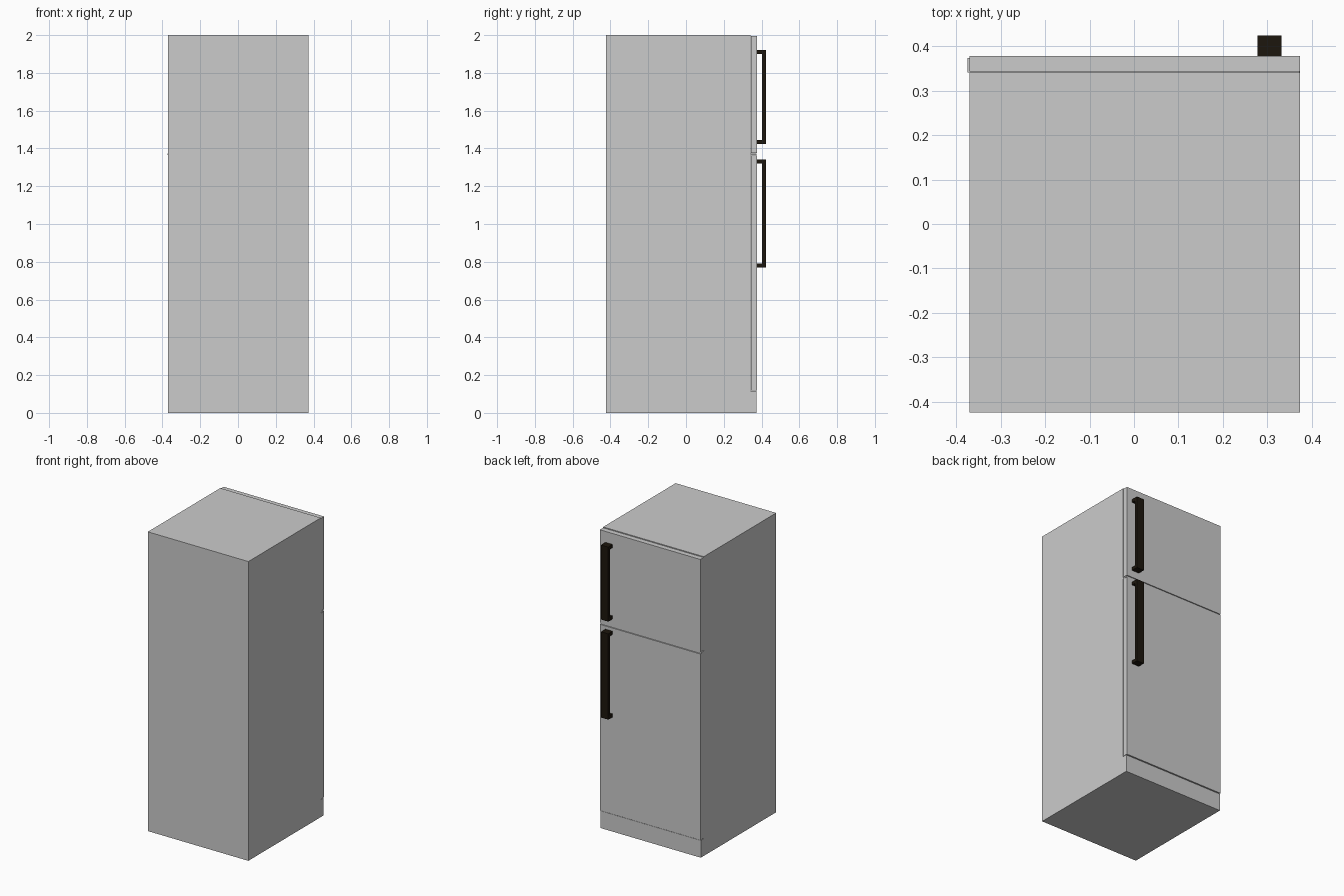
import bpy, bmesh

if "Cube" in bpy.data.objects:
    bpy.data.objects.remove(bpy.data.objects["Cube"])


def extrude_profile(name, yz, x0, x1, mat=None):
    """Extrude a closed (y, z) outline along x."""
    bm = bmesh.new()
    face = bm.faces.new([bm.verts.new((x0, y, z)) for y, z in yz])
    ext = bmesh.ops.extrude_face_region(bm, geom=[face])
    moved = [g for g in ext["geom"] if isinstance(g, bmesh.types.BMVert)]
    bmesh.ops.translate(bm, verts=moved, vec=(x1 - x0, 0, 0))
    bmesh.ops.recalc_face_normals(bm, faces=bm.faces)
    mesh = bpy.data.meshes.new(name)
    bm.to_mesh(mesh)
    bm.free()
    obj = bpy.data.objects.new(name, mesh)
    bpy.context.collection.objects.link(obj)
    if mat:
        mesh.materials.append(mat)
    return obj


def box(name, x, y, z):
    return extrude_profile(name, [(y[0], z[0]), (y[1], z[0]), (y[1], z[1]), (y[0], z[1])], *x)


dark = bpy.data.materials.new("dark_handle")
dark.diffuse_color = (0.012, 0.008, 0.004, 1)
dark.use_nodes = True
dark.node_tree.nodes["Principled BSDF"].inputs["Base Color"].default_value = dark.diffuse_color

BACK, SEAM, KICK, DOOR, GRIP = -0.424, 0.341, 0.372, 0.377, 0.424

# Cabinet with the kick plate stepping out under the doors
extrude_profile("cabinet", [(BACK, 0), (KICK, 0), (KICK, 0.115), (SEAM, 0.115),
                            (SEAM, 2), (BACK, 2)], -0.370, 0.3735)

# Freezer door and main door, a hair away from the cabinet
for name, z in (("freezer_door", (1.376, 1.995)), ("main_door", (0.119, 1.363))):
    box(name, (-0.370, 0.3725), (SEAM + 0.002, DOOR), z)

# Hinge strip in the gap between the doors, poking out on the hinge side
box("hinge_strip", (-0.3745, 0.3715), (SEAM - 0.001, 0.373), (1.365, 1.374))

# Bracket-shaped handles
T = 0.021
for name, z0, z1 in (("freezer_handle", 1.424, 1.922), ("main_handle", 0.769, 1.342)):
    outline = [(DOOR, z0), (GRIP, z0), (GRIP, z1), (DOOR, z1), (DOOR, z1 - T),
               (GRIP - T, z1 - T), (GRIP - T, z0 + T), (DOOR, z0 + T)]
    extrude_profile(name, outline, 0.278, 0.332, dark)
